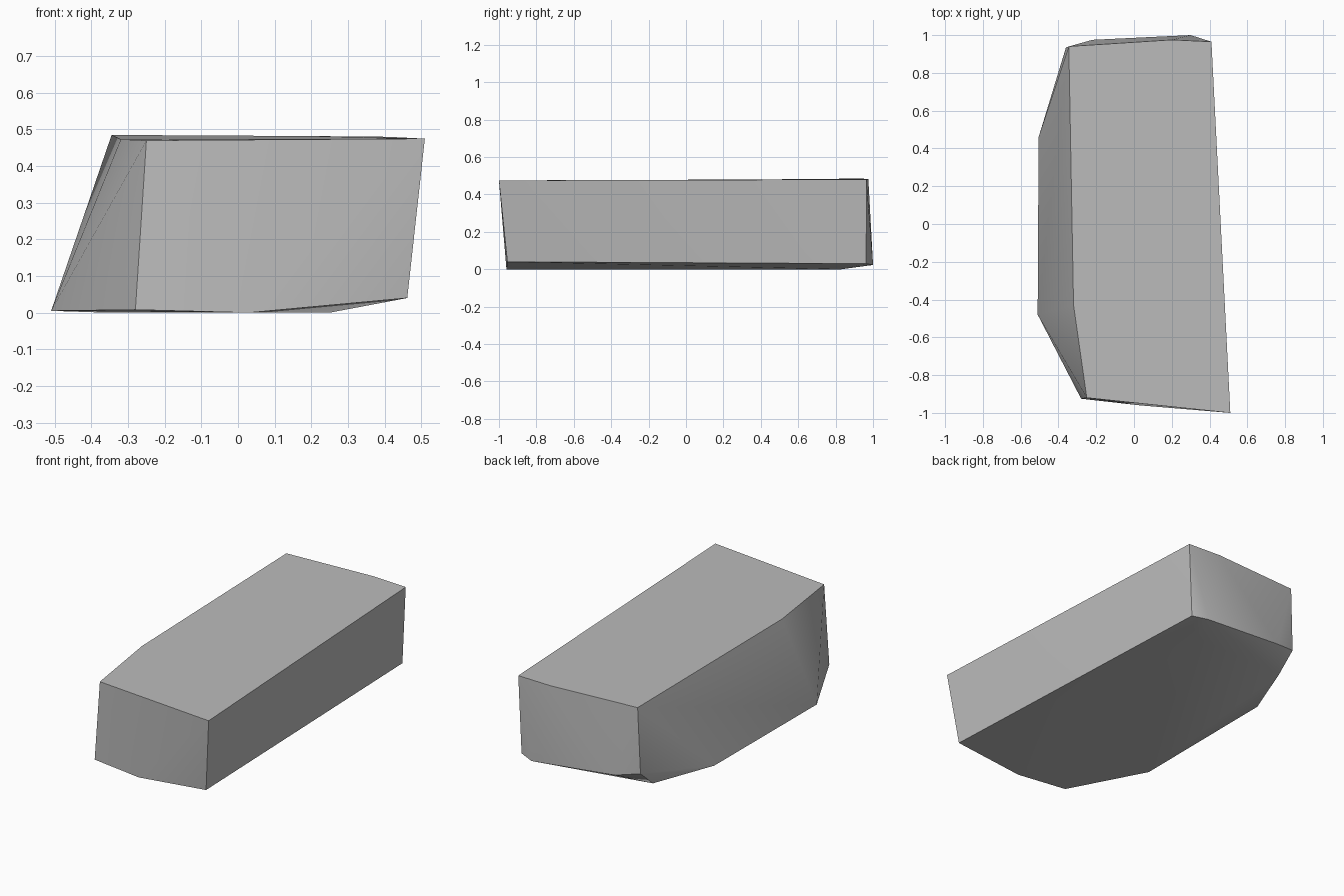
import bpy
import bmesh
import math

cube = bpy.data.objects.get("Cube")
if cube:
    bpy.data.objects.remove(cube, do_unlink=True)

# Single plain grey
grey = bpy.data.materials.new("plain_grey")
grey.use_nodes = True
colour = (0.5, 0.5, 0.5, 1)
grey.diffuse_color = colour
grey.node_tree.nodes["Principled BSDF"].inputs["Base Color"].default_value = colour

# Outline of the top
top_rim = [(-.345, .94, .485), (.2, .975, .482), (.41, .965, .48),
           (.51, -1, .475), (-.25, -.92, .47), (-.32, -.43, .473)]

# Outline of the lower edge, with its rising corners
lower_rim = [(-.505, .46, .005), (-.51, -.48, .005), (-.28, -.925, .008),
             (.03, -.96, 0), (.462, -.955, .04), (.39, .963, .03),
             (.3, 1, .023), (-.22, .975, .07), (-.36, .935, .1)]

# Flat underside corners
underside = [(-.36, .82, 0), (.25, .83, 0)]

# Stretch a convex skin over the outlines
bm = bmesh.new()
for point in top_rim + lower_rim + underside:
    bm.verts.new(point)
bmesh.ops.convex_hull(bm, input=bm.verts)
bmesh.ops.dissolve_limit(bm, angle_limit=math.radians(1),
                         verts=bm.verts, edges=bm.edges)
bmesh.ops.recalc_face_normals(bm, faces=bm.faces)
mesh = bpy.data.meshes.new("faceted_block")
bm.to_mesh(mesh)
bm.free()
mesh.materials.append(grey)

block = bpy.data.objects.new("faceted_block", mesh)
bpy.context.collection.objects.link(block)

# Smooth the shallow facets, keep the main edges sharp
bpy.ops.object.select_all(action='DESELECT')
block.select_set(True)
bpy.context.view_layer.objects.active = block
bpy.ops.object.shade_smooth_by_angle(angle=math.radians(30))
